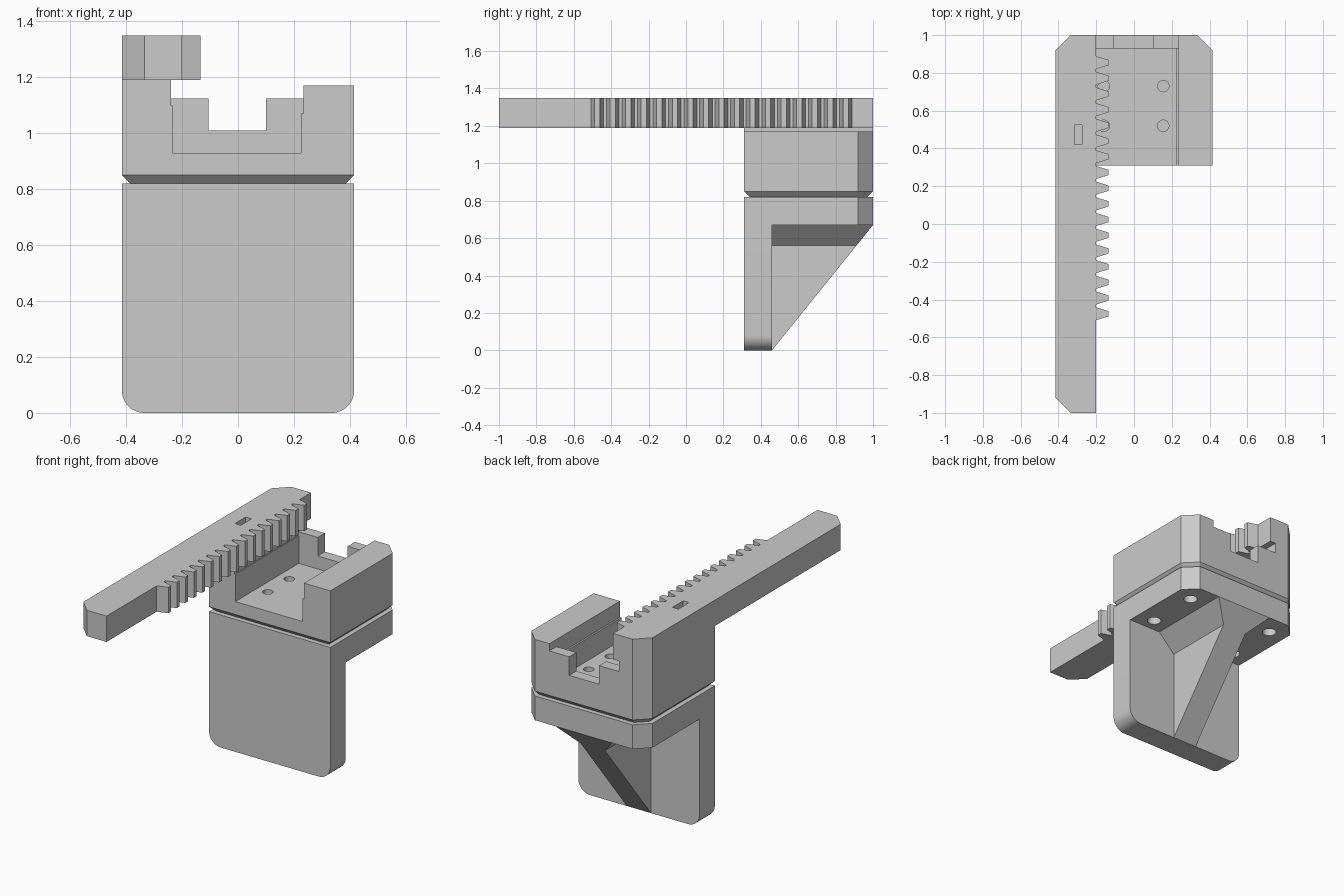
import bpy
import bmesh
from math import cos, sin, pi
from mathutils import Vector

if "Cube" in bpy.data.objects:
    bpy.data.objects.remove(bpy.data.objects["Cube"])

grey = bpy.data.materials.new("plain_grey")
grey.use_nodes = True
grey.diffuse_color = (0.6, 0.6, 0.6, 1)
grey.node_tree.nodes["Principled BSDF"].inputs["Base Color"].default_value = (0.6, 0.6, 0.6, 1)


def finish(name, bm):
    """Turn a bmesh into a named object."""
    bmesh.ops.recalc_face_normals(bm, faces=bm.faces)
    mesh = bpy.data.meshes.new(name)
    bm.to_mesh(mesh)
    bm.free()
    mesh.materials.append(grey)
    obj = bpy.data.objects.new(name, mesh)
    bpy.context.collection.objects.link(obj)
    return obj


def place(u, v, w, axis):
    """Map a profile point to space, with depth w along the axis."""
    return Vector((u, v, w)) if axis == "z" else Vector((u, w, v))


def prism_mesh(profile, axis, low, high, low_profile=None):
    """Extrude a closed profile, optionally from a different lower outline."""
    bm = bmesh.new()
    bottom = [bm.verts.new(place(u, v, low, axis)) for u, v in (low_profile or profile)]
    top = [bm.verts.new(place(u, v, high, axis)) for u, v in profile]
    bm.faces.new(bottom)
    bm.faces.new(top)
    for i in range(len(top)):
        j = (i + 1) % len(top)
        bm.faces.new((bottom[i], bottom[j], top[j], top[i]))
    return bm


def prism(name, *args):
    return finish(name, prism_mesh(*args))


def rect(x0, x1, y0, y1):
    return [(x0, y0), (x1, y0), (x1, y1), (x0, y1)]


def circle(x, y, r, n=32):
    return [(x + r * cos(2 * pi * i / n), y + r * sin(2 * pi * i / n)) for i in range(n)]


def cut(target, *args):
    """Subtract a prism from the target and discard the cutter."""
    cutter = prism("cutter", *args)
    cutter.hide_render = True
    mod = target.modifiers.new("cut", "BOOLEAN")
    mod.operation = "DIFFERENCE"
    mod.solver = "EXACT"
    mod.object = cutter
    bpy.context.view_layer.objects.active = target
    bpy.ops.object.modifier_apply(modifier=mod.name)
    bpy.data.objects.remove(cutter)


W, FRONT, BACK, STEP, C = 0.415, 0.31, 1.0, 0.46, 0.08


def outline(front, inset=0.0):
    """Plan of the body with the two back corners cut off."""
    w, b, c = W - inset, BACK - inset, C - inset * 0.6
    return [(-w, front + inset), (w, front + inset), (w, b - c),
            (w - c, b), (c - w, b), (-w, b - c)]


# Finger plate with rounded lower corners
corner = [(W - C + C * cos(a), C + C * sin(a))
          for a in (-pi / 2 + i * pi / 24 for i in range(13))]
plate_profile = corner + [(W, 0.82), (-W, 0.82)] + [(-x, z) for x, z in reversed(corner)]
plate = prism("finger_plate", plate_profile, "y", FRONT, STEP)

# Mounting slab behind the plate, with screw holes from below
slab = prism("mounting_slab", outline(STEP), "z", 0.67, 0.82)
for x in (-0.3, 0.3):
    for y in (0.54, 0.87):
        cut(slab, circle(x, y, 0.04), "z", 0.6, 0.78)

# Diagonal support rib that flares out under the slab
rib_half = [(0.083, 0), (0.083, 0.56), (0.193, 0.67)]
rib_profile = rib_half + [(-x, z) for x, z in reversed(rib_half)]
bm = prism_mesh(rib_profile, "y", STEP, BACK)
result = bmesh.ops.bisect_plane(
    bm, geom=bm.verts[:] + bm.edges[:] + bm.faces[:], dist=1e-5,
    plane_co=(0, STEP, 0), plane_no=(0, 0.67, STEP - BACK), clear_outer=True)
bmesh.ops.holes_fill(bm, edges=[e for e in bm.edges if e.is_boundary])
finish("support_rib", bm)

# Upper tray: chamfered base edge and straight walls
tray = prism("tray_base", outline(FRONT), "z", 0.82, 0.85, outline(FRONT, 0.03))
walls = prism("tray_walls", outline(FRONT), "z", 0.85, 1.19)
channel = [(-0.235, 0.93), (0.225, 0.93), (0.225, 1.07), (0.235, 1.07),
           (0.235, 1.3), (-0.24, 1.3), (-0.24, 1.1), (-0.235, 1.1)]
cut(walls, channel, "y", 0.2, 0.93)
cut(walls, rect(-0.24, 0.235, 1.125, 1.3), "y", 0.9, 1.1)
cut(walls, rect(-0.105, 0.1, 1.01, 1.3), "y", 0.9, 1.1)
cut(walls, rect(0.2, 0.5, 1.17, 1.3), "y", 0.2, 1.1)
for x in (-0.16, 0.155):
    for y in (0.52, 0.73):
        cut(walls, circle(x, y, 0.03), "z", 0.87, 1.0)

# Toothed rack: one outline holding the bar and all teeth
ROOT, TIP, PITCH = -0.2, -0.135, 0.0831
rack_profile = [(-W, C - 1), (C - W, -1), (ROOT, -1)]
for i in range(17):
    y = -0.475 + i * PITCH
    rack_profile += [(ROOT, y - 0.034), (TIP, y - 0.014), (TIP, y + 0.014), (ROOT, y + 0.034)]
rack_profile += [(ROOT, 1), (C - W, 1), (-W, 1 - C)]
rack = prism("toothed_rack", rack_profile, "z", 1.19, 1.35)
cut(rack, rect(-0.315, -0.275, 0.42, 0.525), "z", 1.3, 1.4)

# Smooth the round corners and holes, keep edges sharp
for obj in (plate, slab, walls):
    bpy.ops.object.select_all(action="DESELECT")
    obj.select_set(True)
    bpy.context.view_layer.objects.active = obj
    bpy.ops.object.shade_smooth_by_angle(angle=pi / 6)
